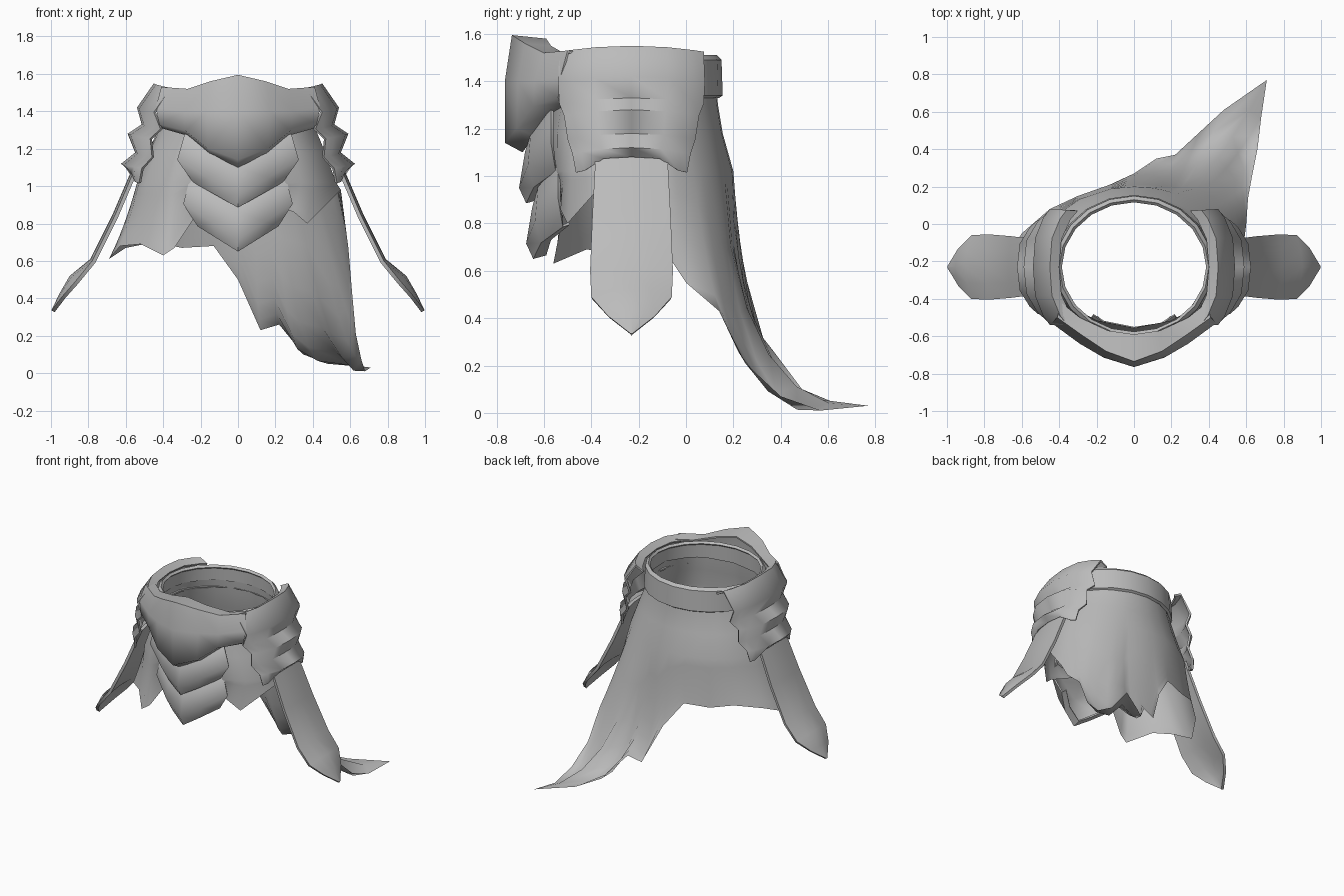
import bpy
import bmesh
from math import atan2, cos, sin, radians, pi
from mathutils import Vector

default = bpy.data.objects.get("Cube")
if default:
    bpy.data.objects.remove(default, do_unlink=True)

grey = bpy.data.materials.new("plain grey")
grey.use_nodes = True
grey.diffuse_color = (0.5, 0.5, 0.5, 1)
grey.node_tree.nodes["Principled BSDF"].inputs["Base Color"].default_value = grey.diffuse_color

WAIST = Vector((0, -0.23, 0))  # axis of the waist opening


def sheet(name, rows, thickness=0.0, mirror=False, closed=False, angle=40):
    """Skin a grid of points, facing away from the waist axis."""
    bm = bmesh.new()
    grid = [[bm.verts.new(p) for p in row] for row in rows]
    count = len(rows[0])
    for upper, lower in zip(grid, grid[1:]):
        for j in range(count if closed else count - 1):
            k = (j + 1) % count
            bm.faces.new((upper[j], upper[k], lower[k], lower[j]))
    bmesh.ops.remove_doubles(bm, verts=bm.verts, dist=0.0005)
    bm.normal_update()
    facing = 0
    for f in bm.faces:
        away = f.calc_center_median() - WAIST
        away.z = 0
        facing += f.normal.dot(away) * f.calc_area()
    if facing < 0:
        bmesh.ops.reverse_faces(bm, faces=bm.faces)
    mesh = bpy.data.meshes.new(name)
    bm.to_mesh(mesh)
    bm.free()
    mesh.materials.append(grey)
    obj = bpy.data.objects.new(name, mesh)
    bpy.context.collection.objects.link(obj)
    if mirror:
        mod = obj.modifiers.new("mirror", 'MIRROR')
        mod.merge_threshold = 0.001
    if thickness:
        mod = obj.modifiers.new("thickness", 'SOLIDIFY')
        mod.thickness = thickness
        mod.offset = -1
    bpy.ops.object.select_all(action='DESELECT')
    obj.select_set(True)
    bpy.context.view_layer.objects.active = obj
    bpy.ops.object.convert(target='MESH')
    bpy.ops.object.shade_smooth_by_angle(angle=radians(angle))


def on_ellipse(a, rx, ry, z):
    return WAIST + Vector((rx * cos(a), ry * sin(a), z))


# Waist belt
turns = [2 * pi * i / 20 for i in range(20)]
sheet("belt", [[on_ellipse(a, rx, ry, z) for a in turns]
               for rx, ry, z in ((0.4, 0.36, 1.51), (0.42, 0.38, 1.49),
                                 (0.43, 0.385, 1.34), (0.41, 0.37, 1.33))],
      thickness=0.02, closed=True)

# Ragged cloth: the hem runs from the front right, round the back, to the front left
hem = [(-0.2, -0.51, 0.88), (-0.34, -0.55, 0.67), (-0.4, -0.56, 0.63), (-0.52, -0.42, 0.69),
       (-0.63, -0.33, 0.68), (-0.69, -0.2, 0.61), (-0.6, -0.05, 0.67), (-0.45, 0.08, 0.7),
       (-0.3, 0.15, 0.67), (-0.13, 0.21, 0.68), (0, 0.27, 0.5), (0.12, 0.35, 0.23),
       (0.22, 0.37, 0.26), (0.35, 0.49, 0.1), (0.48, 0.61, 0.05), (0.71, 0.77, 0.03),
       (0.68, 0.57, 0.01), (0.66, 0.4, 0.07), (0.63, 0.25, 0.21), (0.61, 0.14, 0.43),
       (0.6, 0, 0.55), (0.59, -0.08, 0.67), (0.55, -0.34, 0.98), (0.37, -0.5, 0.8),
       (0.3, -0.53, 0.86), (0.2, -0.52, 0.9), (0, -0.55, 1)]
columns = []
for point in hem:
    end = Vector(point)
    a = atan2((end.y - WAIST.y) / 0.44, end.x / 0.55)
    front = max(0, -sin(a))
    hip = on_ellipse(a, 0.54, 0.43 - 0.08 * front, 1.02)
    drop = min(1, max(0, 1 - end.z))
    lead = min(1, max(0, 6 * cos(a) - 3))  # the side edge flares early, the back hangs
    bend = Vector((hip.x + (end.x - hip.x) * (0.5 + drop * (0.5 * lead - 0.18)),
                   hip.y + (end.y - hip.y) * (0.5 + drop * (0.35 * lead - 0.35)),
                   hip.z + (end.z - hip.z) * (0.5 + 0.6 * drop * drop)))
    column = [on_ellipse(a, rx, ry - 0.03 * front, z)
              for rx, ry, z in ((0.4, 0.355, 1.4), (0.43, 0.365, 1.3), (0.48, 0.385, 1.18))]
    for i in range(7):
        t = i / 6
        column.append(hip * (1 - t) ** 2 + bend * 2 * t * (1 - t) + end * t * t)
    columns.append(column)
sheet("torn_cloth", list(zip(*columns)), closed=True, angle=80)

# Front belt plate: half of it, column by column from the middle, rim to tucked lower edge
half_plate = [
    [(0, -0.59, 1.58), (0, -0.735, 1.595), (0, -0.765, 1.4), (0, -0.765, 1.14), (0, -0.69, 1.1)],
    [(0.14, -0.57, 1.55), (0.15, -0.68, 1.56), (0.17, -0.71, 1.4), (0.16, -0.715, 1.2),
     (0.15, -0.64, 1.17)],
    [(0.29, -0.5, 1.51), (0.27, -0.6, 1.52), (0.29, -0.64, 1.4), (0.28, -0.645, 1.295),
     (0.27, -0.56, 1.27)],
    [(0.39, -0.42, 1.52), (0.41, -0.5, 1.53), (0.44, -0.53, 1.42), (0.42, -0.54, 1.33),
     (0.41, -0.49, 1.31)]]
sheet("front_plate", list(zip(*half_plate)), thickness=0.012, mirror=True, angle=65)


# Pointed front scales, the upper one overlapping the lower
def front_scale(name, scale, shift_y, shift_z):
    rows = []
    for mid_z, mid_y, edge_x, edge_y, edge_z in (
            (1.2, -0.6, 0.24, -0.52, 1.32), (1.1, -0.68, 0.285, -0.57, 1.28),
            (0.95, -0.705, 0.325, -0.57, 1.14), (0.885, -0.675, 0.24, -0.55, 1.02),
            (0.9, -0.62, 0.22, -0.52, 1.03)):
        row = []
        for s in (0, 0.5, 1):
            bulge = 0.03 * s * (1 - s) * 4
            row.append((edge_x * s * scale,
                        mid_y + (edge_y - mid_y) * s - bulge + shift_y,
                        mid_z + (edge_z - mid_z) * s + shift_z))
        rows.append(row)
    sheet(name, rows, thickness=0.012, mirror=True, angle=50)


front_scale("upper_front_scale", 1, 0, 0)
front_scale("lower_front_scale", 0.9, 0.03, -0.235)

# Three-tier hip plates on both sides, each tier stepping outward
tiers = []
for x, z, half_width, drop, arch in (
        (0.4, 1.52, 0.3, 0.1, 0), (0.45, 1.55, 0.305, 0.09, 0), (0.54, 1.42, 0.31, 0.09, 0),
        (0.515, 1.33, 0.305, 0.1, 0), (0.59, 1.28, 0.285, 0.12, 0), (0.55, 1.18, 0.27, 0.09, 0),
        (0.625, 1.12, 0.25, 0.11, 0), (0.58, 1.04, 0.235, 0.05, 0.04)):
    tiers.append([(x - drop * abs(s) ** 3, WAIST.y + half_width * s,
                   z - 0.025 * s * s + (arch if abs(s) < 0.6 else 0))
                  for s in (-1, -0.85, -0.5, 0, 0.5, 0.85, 1)])
sheet("hip_plates", tiers, thickness=0.015, mirror=True, angle=65)

# Long hanging side straps, ending in a point
strap = []
for x, z, half_width, bulge in (
        (0.54, 1.12, 0.15, 0.01), (0.66, 0.84, 0.165, 0.01), (0.78, 0.6, 0.175, 0.01),
        (0.87, 0.49, 0.17, 0.03), (0.94, 0.41, 0.1, 0.015), (0.998, 0.335, 0.004, 0)):
    strap.append([(x + bulge * (1 - s * s), WAIST.y + half_width * s, z + bulge * (1 - s * s))
                  for s in (-1, -0.5, 0, 0.5, 1)])
sheet("side_straps", strap, thickness=0.02, mirror=True)
